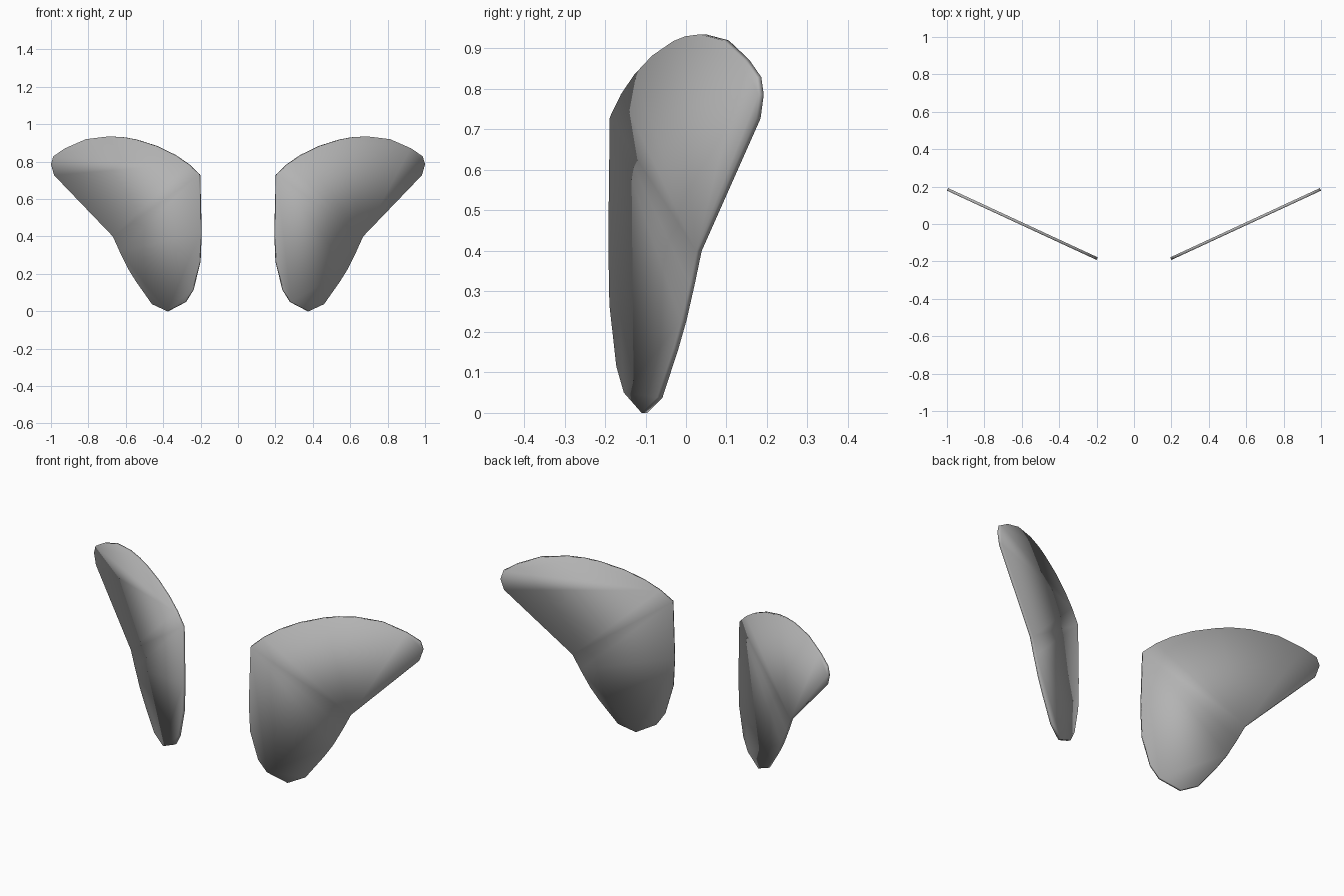
import bpy, bmesh
from mathutils import Vector

if "Cube" in bpy.data.objects:
    bpy.data.objects.remove(bpy.data.objects["Cube"])

# Wing outlines as (x, z) seen from the front; the two lobes share one crease
UPPER = [(0.205, 0.73), (0.265, 0.787), (0.335, 0.835), (0.43, 0.882), (0.543, 0.918),
         (0.607, 0.93), (0.687, 0.935), (0.81, 0.92), (0.92, 0.872), (0.984, 0.829),
         (0.997, 0.786), (0.98, 0.727), (0.666, 0.40)]
LOWER = [(0.63, 0.32), (0.585, 0.228), (0.543, 0.16), (0.457, 0.038), (0.375, 0.0),
         (0.28, 0.05), (0.24, 0.115), (0.203, 0.267), (0.197, 0.42)]
SLOPE = 0.463      # backward sweep of each flat wing
THICK = 0.015

grey = bpy.data.materials.new("dark_grey")
grey.diffuse_color = (0.45, 0.45, 0.45, 1)
grey.use_nodes = True
grey.node_tree.nodes["Principled BSDF"].inputs["Base Color"].default_value = grey.diffuse_color


def wing(name, side):
    bm = bmesh.new()
    normal = Vector((-SLOPE, 1, 0)).normalized() * THICK / 2
    n_up = len(UPPER)
    rings = []
    for sign in (-1, 1):
        ring = []
        for x, z in UPPER + LOWER:
            p = Vector((x, (x - 0.597) * SLOPE, z)) + normal * sign
            ring.append(bm.verts.new((p.x * side, p.y, p.z)))
        # upper and lower lobe of this side
        bm.faces.new(ring[:n_up])
        bm.faces.new([ring[n_up - 1]] + ring[n_up:] + [ring[0]])
        rings.append(ring)
    # thin rim
    front, back = rings
    for i in range(len(front)):
        j = (i + 1) % len(front)
        bm.faces.new((front[i], front[j], back[j], back[i]))
    bmesh.ops.recalc_face_normals(bm, faces=bm.faces)
    for f in bm.faces:
        f.smooth = True
    me = bpy.data.meshes.new(name)
    bm.to_mesh(me)
    bm.free()
    me.materials.append(grey)
    ob = bpy.data.objects.new(name, me)
    bpy.context.collection.objects.link(ob)
    return ob


wing("right_wing", 1)
wing("left_wing", -1)
